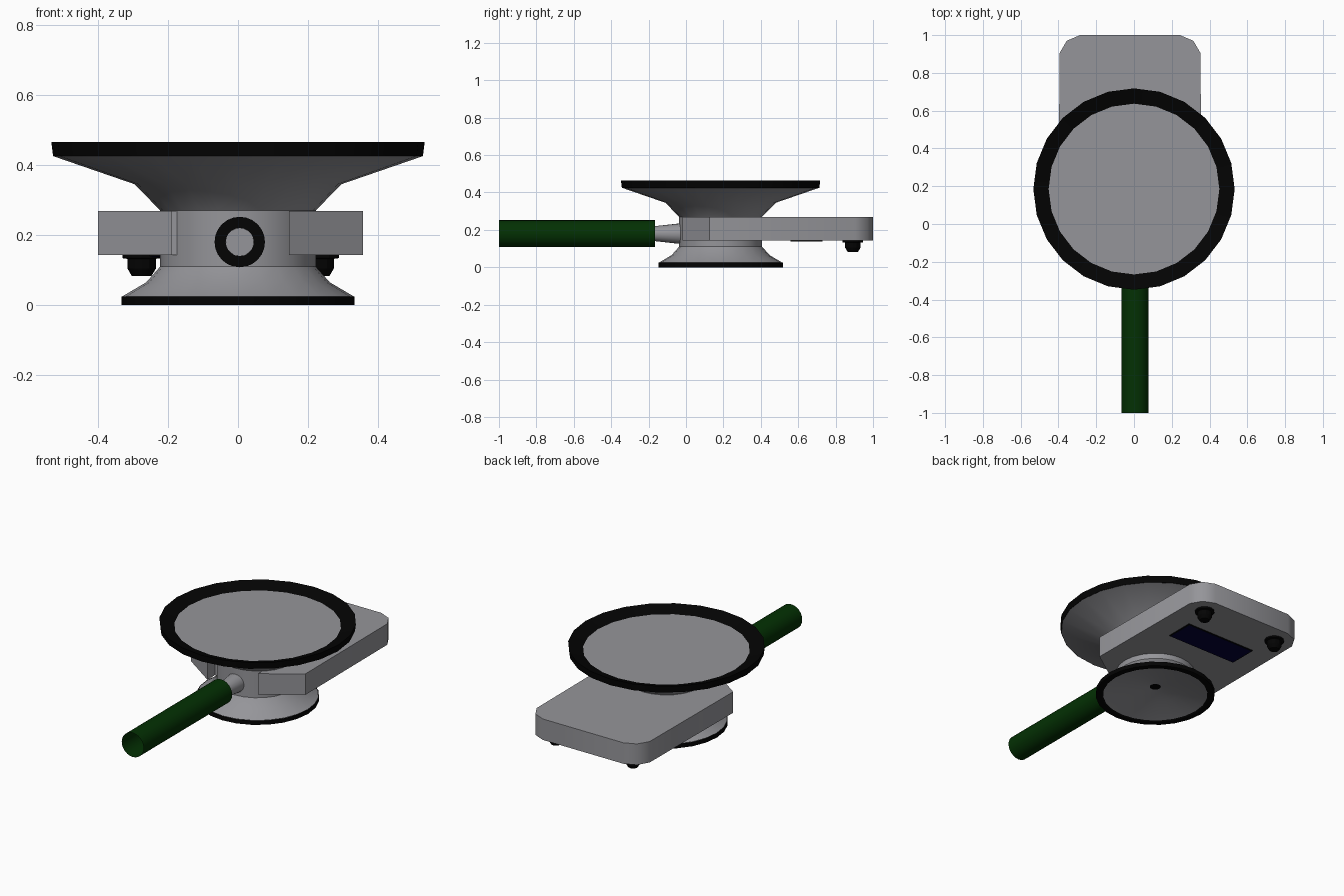
import bpy, bmesh, math
from mathutils import Matrix

if "Cube" in bpy.data.objects:
    bpy.data.objects.remove(bpy.data.objects["Cube"])

CY = 0.185      # axis of the round parts
BX = -0.021     # middle of the housing


def mat(name, rgb):
    m = bpy.data.materials.new(name)
    m.diffuse_color = (*rgb, 1)
    m.use_nodes = True
    m.node_tree.nodes["Principled BSDF"].inputs["Base Color"].default_value = m.diffuse_color
    return m


grey = mat("grey_metal", (0.30, 0.30, 0.32))
black = mat("black_rubber", (0.001, 0.001, 0.001))
green = mat("dark_green", (0.001, 0.03, 0.001))
navy = mat("navy_screen", (0.0005, 0.0003, 0.035))


def finish(name, bm, material, angle):
    bmesh.ops.recalc_face_normals(bm, faces=bm.faces)
    me = bpy.data.meshes.new(name)
    bm.to_mesh(me)
    bm.free()
    me.materials.append(material)
    ob = bpy.data.objects.new(name, me)
    bpy.context.collection.objects.link(ob)
    bpy.ops.object.select_all(action='DESELECT')
    ob.select_set(True)
    bpy.context.view_layer.objects.active = ob
    bpy.ops.object.shade_smooth_by_angle(angle=math.radians(angle))
    return ob


def lathe(name, profile, material, sides=24, matrix=None, angle=28):
    """Spin an (r, z) profile round z; r = 0 closes an end."""
    bm = bmesh.new()
    vs = [bm.verts.new((r, 0, z)) for r, z in profile]
    es = [bm.edges.new(p) for p in zip(vs, vs[1:])]
    bmesh.ops.spin(bm, geom=vs + es, cent=(0, 0, 0), axis=(0, 0, 1),
                   angle=2 * math.pi, steps=sides)
    bmesh.ops.remove_doubles(bm, verts=bm.verts, dist=1e-5)
    bm.transform(matrix or Matrix.Translation((0, CY, 0)))
    return finish(name, bm, material, angle)


def prism(name, outline, z0, z1, material):
    bm = bmesh.new()
    f = bm.faces.new([bm.verts.new((x, y, z0)) for x, y in outline])
    top = bmesh.ops.extrude_face_region(bm, geom=[f], use_keep_orig=True)
    bmesh.ops.translate(bm, vec=(0, 0, z1 - z0),
                        verts=[v for v in top["geom"] if isinstance(v, bmesh.types.BMVert)])
    return finish(name, bm, material, 38)


def rect(w, y0, y1):
    return [(BX - w, y0), (BX + w, y0), (BX + w, y1), (BX - w, y1)]


# central body: shallow bell below, neck, wide cone above
lathe("body", [(0.03, 0.055), (0.15, 0.04), (0.295, 0.004), (0.32, 0.024), (0.33, 0.025),
               (0.262, 0.065), (0.222, 0.11), (0.222, 0.27), (0.295, 0.345),
               (0.527, 0.425)], grey)
lathe("bell_hole", [(0, 0.054), (0.031, 0.054)], black)
lathe("bell_rim", [(0.29, 0.006), (0.3, 0), (0.333, 0), (0.333, 0.025)], black)

# large diaphragm, slightly recessed in its sloping rim
lathe("diaphragm", [(0, 0.437), (0.452, 0.437)], grey)
lathe("diaphragm_rim", [(0.45, 0.436), (0.533, 0.465), (0.528, 0.425)], black)

# flat housing with clipped rear corners, tapering to the neck at the front
half = [(0.167, 0.05), (0.167, -0.02), (0.378, 0.125), (0.373, 0.905), (0.335, 0.97), (0.265, 1.0)]
outline = [(BX + x, y) for x, y in half] + [(BX - x, y) for x, y in reversed(half)]
prism("housing", outline, 0.143, 0.268, grey)

# screen under the housing
prism("screen_frame", rect(0.232, 0.56, 0.73), 0.138, 0.144, black)
prism("screen", rect(0.226, 0.565, 0.725), 0.137, 0.139, navy)

# feet under the rear corners
for side, label in ((-1, "left"), (1, "right")):
    lathe("foot_" + label, [(0, 0.083), (0.028, 0.083), (0.041, 0.105), (0.041, 0.132),
                            (0.055, 0.134), (0.055, 0.144)], black, 12,
          Matrix.Translation((BX + side * 0.254, 0.892, 0)))

# connector and open-ended tube, both along y
along_y = Matrix.Translation((0.005, 0, 0.18)) @ Matrix.Rotation(-math.pi / 2, 4, 'X')
lathe("connector", [(0, -0.168), (0.04, -0.168), (0.055, -0.03), (0.055, 0.0)],
      grey, 20, along_y)
lathe("tube", [(0.072, -1.0), (0.072, -0.165)], green, 24, along_y)
lathe("tube_end", [(0.072, -0.165), (0.037, -0.165)], black, 24, along_y)
